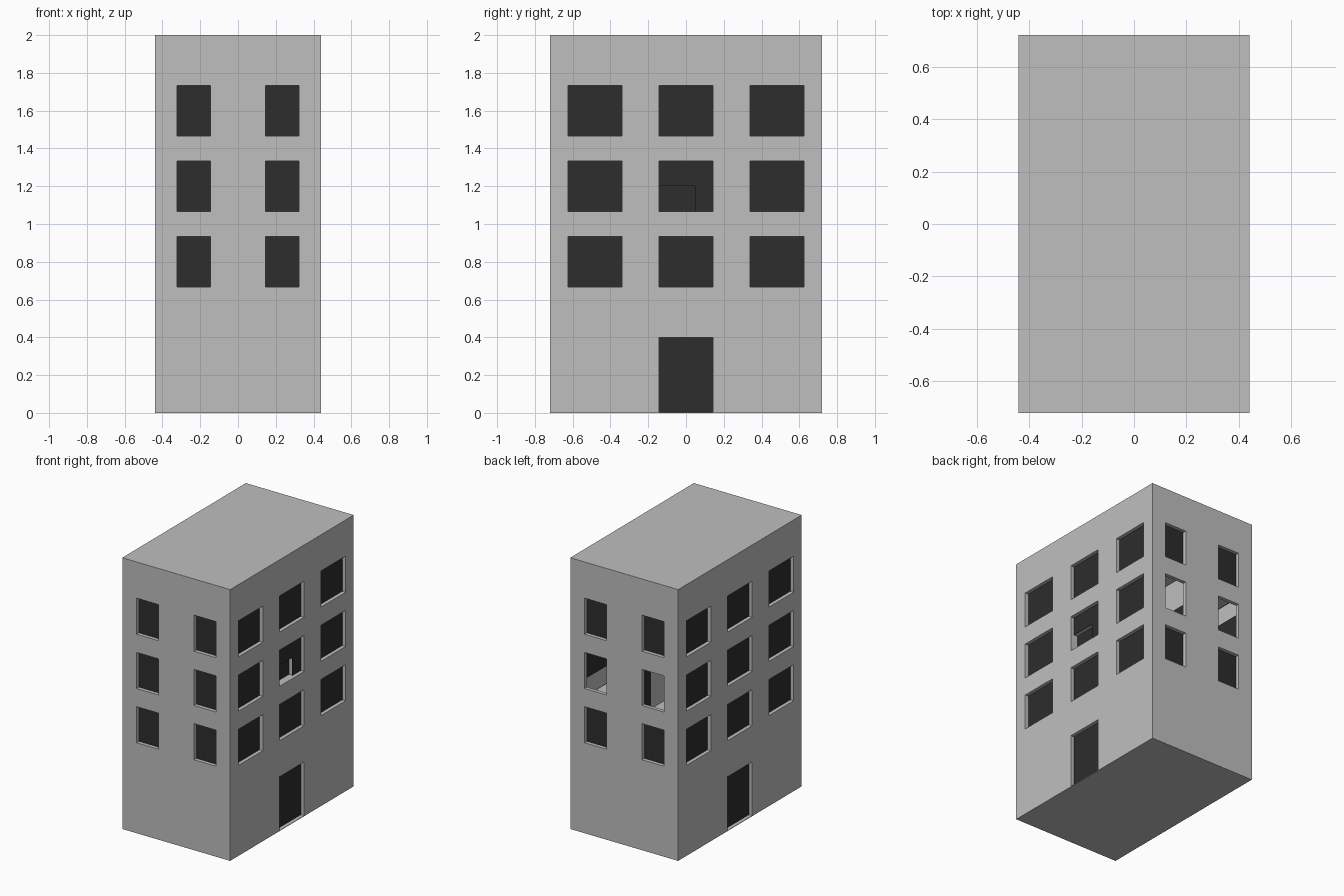
import bpy
import bmesh

cube = bpy.data.objects.get("Cube")
if cube:
    bpy.data.objects.remove(cube, do_unlink=True)

HALF_X, HALF_Y, HEIGHT = 0.44, 0.72, 2.0
RECESS = 0.027                      # depth of every window and door reveal
ROWS = [(0.667, 0.933), (1.067, 1.333), (1.467, 1.733)]
END_COLS = [(-0.323, -0.145), (0.145, 0.323)]
SIDE_COLS = [(-0.625, -0.338), (-0.143, 0.143), (0.338, 0.625)]
DOOR = (-0.143, 0.143, 0.004, 0.4)
STEP = (-0.143, 0.047, 1.067, 1.2)  # deeper corner in one side window


def material(name, value):
    mat = bpy.data.materials.new(name)
    mat.use_nodes = True
    color = (value, value, value, 1)
    mat.diffuse_color = color
    mat.node_tree.nodes["Principled BSDF"].inputs["Base Color"].default_value = color
    return mat


wall_grey = material("wall_grey", 0.52)
dark_glass = material("dark_glass", 0.026)


def boxes(name, spans, mat):
    """One object made of axis-aligned boxes given as ((x0, x1), (y0, y1), (z0, z1))."""
    bm = bmesh.new()
    for span in spans:
        verts = bmesh.ops.create_cube(bm, size=1)["verts"]
        for v in verts:
            for axis, (lo, hi) in enumerate(span):
                v.co[axis] = hi if v.co[axis] > 0 else lo
    mesh = bpy.data.meshes.new(name)
    bm.to_mesh(mesh)
    bm.free()
    mesh.materials.append(mat)
    obj = bpy.data.objects.new(name, mesh)
    bpy.context.collection.objects.link(obj)
    return obj


def in_wall(axis, sign, rect, near, far):
    """Box on a wall, from depth near to depth far below the wall surface."""
    half = (HALF_X, HALF_Y)[axis]
    depth = tuple(sorted((sign * (half - near), sign * (half - far))))
    along, up = rect[:2], rect[2:]
    return (depth, along, up) if axis == 0 else (along, depth, up)


# Windows and doors, listed per wall
openings = []
for sign in (-1, 1):
    openings += [(1, sign, c + r) for c in END_COLS for r in ROWS]
    openings += [(0, sign, c + r) for c in SIDE_COLS for r in ROWS]
    openings.append((0, sign, DOOR))

# Main block with cut reveals, two hollow back rooms and the deeper corner
building = boxes("building_walls", [((-HALF_X, HALF_X), (-HALF_Y, HALF_Y), (0, HEIGHT))], wall_grey)
reveal_cutter = boxes("reveal_cutter", [in_wall(*o, -0.02, RECESS + 0.003) for o in openings], wall_grey)
inner_x, inner_y = HALF_X - RECESS, HALF_Y - RECESS
rooms = [(x, (0.22, inner_y), (ROWS[0][1], ROWS[2][0]))
         for x in ((-inner_x, -0.06), (0.06, inner_x))]
room_cutter = boxes("room_cutter", rooms + [in_wall(0, 1, STEP, 0.01, RECESS + 0.033)], wall_grey)

for cutter in (reveal_cutter, room_cutter):
    cutter.hide_render = True
    mod = building.modifiers.new(cutter.name, "BOOLEAN")
    mod.operation = "DIFFERENCE"
    mod.solver = "EXACT"
    mod.object = cutter

# Bake the cuts and drop the cutters
depsgraph = bpy.context.evaluated_depsgraph_get()
result = bpy.data.meshes.new_from_object(building.evaluated_get(depsgraph))
building.modifiers.clear()
building.data = result
for cutter in (reveal_cutter, room_cutter):
    bpy.data.objects.remove(cutter, do_unlink=True)

# Dark panes at the bottom of each reveal; the middle back pair stays open
panes = []
for axis, sign, rect in openings:
    middle = rect[2:] == ROWS[1]
    if axis == 1 and sign == 1 and middle:
        continue
    if axis == 0 and sign == 1 and middle and rect[:2] == SIDE_COLS[1]:
        y0, y1, z0, z1 = rect
        panes.append(in_wall(0, 1, (y0, y1, STEP[3], z1), RECESS, RECESS + 0.006))
        panes.append(in_wall(0, 1, (STEP[1], y1, z0, STEP[3]), RECESS, RECESS + 0.006))
        panes.append(in_wall(0, 1, STEP, RECESS + 0.03, RECESS + 0.036))
    else:
        panes.append(in_wall(axis, sign, rect, RECESS, RECESS + 0.006))
boxes("window_and_door_panes", panes, dark_glass)

# Dark doorway on both sides of the partition between the rooms
boxes("inner_doorway", [(x, (0.5, 0.6), (ROWS[0][1], 1.24))
                        for x in ((-0.064, -0.058), (0.058, 0.064))], dark_glass)
